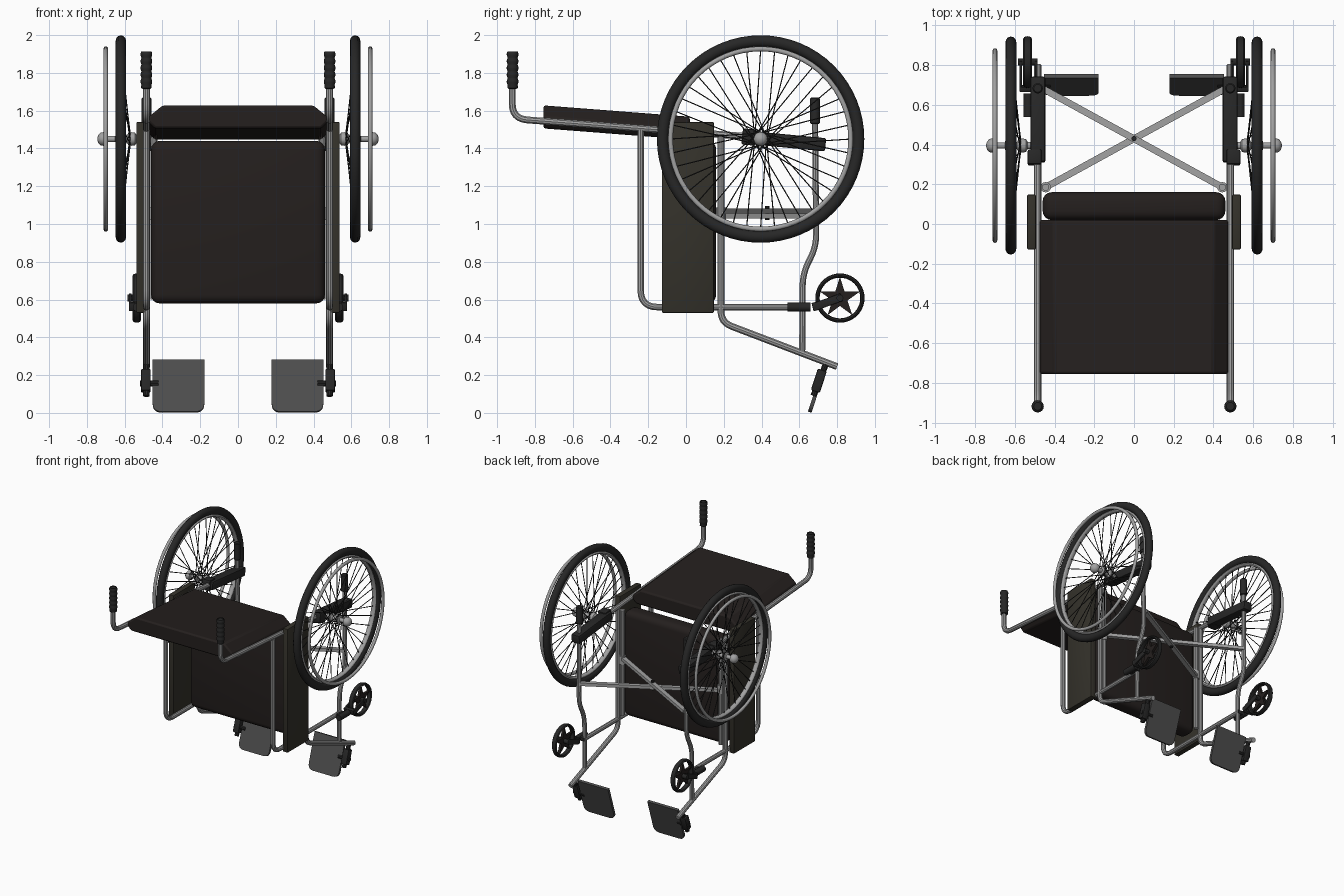
import bpy, bmesh, math
from mathutils import Vector, Matrix

if "Cube" in bpy.data.objects:
    bpy.data.objects.remove(bpy.data.objects["Cube"])

def mat(name, c):
    m = bpy.data.materials.new(name)
    m.diffuse_color = (*c, 1)
    m.use_nodes = True
    m.node_tree.nodes["Principled BSDF"].inputs["Base Color"].default_value = m.diffuse_color
    return m

STEEL = mat("steel", (0.36, 0.36, 0.36))
BLACK = mat("rubber", (0.02, 0.02, 0.02))
CLOTH = mat("cloth", (0.018, 0.014, 0.013))
GUARD = mat("guard", (0.035, 0.032, 0.024))
PLATE = mat("plate", (0.075, 0.075, 0.075))

def finish(name, me, m, mirror=True):
    ob = bpy.data.objects.new(name, me)
    bpy.context.collection.objects.link(ob)
    me.materials.clear()
    me.materials.append(m)
    me.polygons.foreach_set("use_smooth", [True] * len(me.polygons))
    me.set_sharp_from_angle(angle=math.radians(35))
    if mirror:
        ob.modifiers.new("mirror", 'MIRROR').use_mirror_merge = False
    return ob

def from_bm(name, bm, m, mirror=True):
    bmesh.ops.recalc_face_normals(bm, faces=bm.faces)
    me = bpy.data.meshes.new(name)
    bm.to_mesh(me)
    bm.free()
    return finish(name, me, m, mirror)

def fillet(pts, rad):
    pts = [Vector(p) for p in pts]
    out = [pts[0]]
    for a, b, c in zip(pts, pts[1:], pts[2:]):
        p, q = b + (a - b).normalized() * rad, b + (c - b).normalized() * rad
        for i in range(7):
            t = i / 6
            out.append(p * (1 - t) ** 2 + b * 2 * t * (1 - t) + q * t * t)
    return out + [pts[-1]]

def tube(name, pts, r=0.019, rad=0.07, m=STEEL, mirror=True):
    cu = bpy.data.curves.new(name, 'CURVE')
    cu.dimensions, cu.bevel_depth, cu.bevel_resolution = '3D', r, 3
    cu.use_fill_caps = True
    path = fillet(pts, rad)
    sp = cu.splines.new('POLY')
    sp.points.add(len(path) - 1)
    for p, v in zip(sp.points, path):
        p.co = (*v, 1)
    ob = bpy.data.objects.new(name, cu)
    bpy.context.collection.objects.link(ob)
    dg = bpy.context.evaluated_depsgraph_get()
    me = bpy.data.meshes.new_from_object(ob.evaluated_get(dg))
    bpy.data.objects.remove(ob)
    return finish(name, me, m, mirror)

def lathe(name, prof, centre, axis, m, n=24, closed=False):
    """Revolve (radius, height) points around an axis through centre."""
    rot = Vector((0, 0, 1)).rotation_difference(Vector(axis)).to_matrix().to_4x4()
    M = Matrix.Translation(centre) @ rot
    bm = bmesh.new()
    rows = [[bm.verts.new(M @ Vector((r * math.cos(2 * math.pi * i / n), r * math.sin(2 * math.pi * i / n), h)))
             for i in range(n)] for r, h in prof]
    for a, b in zip(rows, rows[1:] + (rows[:1] if closed else [])):
        for i in range(n):
            j = (i + 1) % n
            bm.faces.new((a[i], a[j], b[j], b[i]))
    if not closed:
        bm.faces.new(rows[0])
        bm.faces.new(rows[-1])
    return from_bm(name, bm, m)

def ring(name, x, yz, R, rr, rx, m, n=64, k=12):
    prof = [(R + rr * math.cos(2 * math.pi * i / k), rx * math.sin(2 * math.pi * i / k)) for i in range(k)]
    return lathe(name, prof, (x, *yz), (1, 0, 0), m, n, True)

def box(name, c, size, m, tilt=0, bevel=0.008, seg=2, mirror=True):
    bm = bmesh.new()
    bmesh.ops.create_cube(bm, size=1)
    bmesh.ops.scale(bm, vec=size, verts=bm.verts)
    if bevel:
        bmesh.ops.bevel(bm, geom=bm.edges[:], offset=bevel, segments=seg, affect='EDGES', profile=0.5)
    bm.transform(Matrix.Translation(c) @ Matrix.Rotation(math.radians(tilt), 4, 'X'))
    return from_bm(name, bm, m, mirror)

def prism(name, pts, vec, m, mirror=True):
    bm = bmesh.new()
    f = bm.faces.new([bm.verts.new(p) for p in pts])
    r = bmesh.ops.extrude_face_region(bm, geom=[f])
    bmesh.ops.translate(bm, vec=vec, verts=[v for v in r["geom"] if isinstance(v, bmesh.types.BMVert)])
    return from_bm(name, bm, m, mirror)

X = 0.485
HUB = (0.395, 1.45)

# frame tubes
tube("push_tube", [(X, -0.92, 1.74), (X, -0.92, 1.557), (X, 0.70, 1.435)], rad=0.08)
tube("front_tube", [(X, 0.185, 1.47), (X, 0.185, 0.48), (X, 0.80, 0.245)], rad=0.06)
tube("arm_tube", [(X, -0.24, 1.50), (X, -0.24, 0.56), (X, 0.62, 0.56)], rad=0.09, r=0.018)
tube("rear_tube", [(X, 0.683, 1.56), (X, 0.69, 0.88), (X, 0.618, 0.74), (X, 0.615, 0.31)], rad=0.07, r=0.017)
tube("seat_rail", [(0.445, 0.185, 0.60), (0.445, 0.185, 1.46)], r=0.018)

# grips with finger ridges
prof = [(0.02, -0.098), (0.028, -0.092)]
for i in range(5):
    z = -0.075 + i * 0.036
    prof += [(0.027, z), (0.031, z + 0.012), (0.031, z + 0.02), (0.027, z + 0.032)]
prof += [(0.028, 0.09), (0.02, 0.098)]
lathe("push_grip", prof, (X, -0.918, 1.813), (0, 0, 1), BLACK, 16)
lathe("rear_cap", [(0.02, -0.07), (0.026, -0.064), (0.026, 0.064), (0.02, 0.07)], (X, 0.683, 1.60), (0, 0, 1), BLACK, 16)

# seat cushion
box("seat", (0, 0.09, 1.01), (0.92, 0.14, 0.86), CLOTH, bevel=0.045, seg=4, mirror=False)

# backrest, folded-edge cross-section swept along the push tubes
sec = [(-0.40, 0.062), (-0.475, 0.0), (-0.475, -0.025), (-0.44, -0.06),
       (0.44, -0.06), (0.475, -0.025), (0.475, 0.0), (0.40, 0.062)]
back = prism("backrest", [(x, -0.755, 1.566 + z) for x, z in sec], (0, 0.775, -0.06), CLOTH, False)
bv = back.modifiers.new("bevel", 'BEVEL')
bv.width, bv.segments = 0.012, 2

# side guards and axle rails
box("side_guard", (0.516, 0.01, 1.035), (0.044, 0.275, 1.01), GUARD, bevel=0.006)
box("axle_rail", (0.484, 0.525, 1.44), (0.075, 0.43, 0.07), BLACK, tilt=-5.5, bevel=0.01)
box("axle_clamp", (0.50, 0.335, 1.46), (0.07, 0.075, 0.085), BLACK, tilt=-5.5)

# folding cross brace
for s, z in ((1, 1.03), (-1, 1.056)):
    a, b = Vector((-0.445 * s, 0.185, z)), Vector((0.475 * s, 0.69, z))
    d = (b - a).normalized()
    n = Vector((-d.y, d.x, 0)) * 0.017
    prism("cross_brace", [a + n, b + n, b - n, a - n], (0, 0, 0.025), STEEL, False)
    lathe("brace_collar", [(0.026, -0.02), (0.026, 0.02)], (0.445, 0.185, z + 0.012), (0, 0, 1), STEEL, 16)
tube("brace_pin", [(0, 0.43, 1.02), (0, 0.43, 1.095)], r=0.013, m=BLACK, mirror=False)

# main wheels
ring("tyre", 0.62, HUB, 0.518, 0.031, 0.028, BLACK)
ring("rim", 0.62, HUB, 0.480, 0.013, 0.020, STEEL)
ring("hand_rim", 0.70, HUB, 0.477, 0.013, 0.012, STEEL)
lathe("hub", [(0.012, -0.13), (0.018, -0.125), (0.018, -0.08), (0.033, -0.07), (0.036, -0.05), (0.033, -0.035),
              (0.018, -0.025), (0.018, 0.015), (0.032, 0.02), (0.032, 0.03), (0.016, 0.035), (0.016, 0.075),
              (0.034, 0.08), (0.037, 0.095), (0.033, 0.113), (0.02, 0.125), (0.005, 0.13)],
      (0.615, *HUB), (1, 0, 0), STEEL)
bm = bmesh.new()
N = 40
for i in range(N):
    t = 2 * math.pi * i / N
    u = t + (1 if (i // 2) % 2 else -1) * 1.25
    a = Vector((0.57 if i % 2 else 0.64, HUB[0] + 0.032 * math.cos(u), HUB[1] + 0.032 * math.sin(u)))
    b = Vector((0.62, HUB[0] + 0.475 * math.cos(t), HUB[1] + 0.475 * math.sin(t)))
    q = Vector((0, 0, 1)).rotation_difference(b - a).to_matrix().to_4x4()
    bmesh.ops.create_cone(bm, cap_ends=True, segments=5, radius1=0.0032, radius2=0.0032, depth=(b - a).length,
                          matrix=Matrix.Translation((a + b) / 2) @ q)
from_bm("spokes", bm, BLACK)

# casters
C = (0.815, 0.608)
ring("caster_tyre", 0.536, C, 0.119, 0.0115, 0.022, BLACK, 40, 8)
star = []
for i in range(10):
    t = math.pi / 2 + math.pi * i / 5
    r = 0.112 if i % 2 == 0 else 0.042
    star.append((0.526, C[0] + r * math.cos(t), C[1] + r * math.sin(t)))
prism("caster_star", star, (0.02, 0, 0), CLOTH)
lathe("caster_axle", [(0.018, -0.05), (0.018, 0.05)], (0.535, *C), (1, 0, 0), BLACK, 16)
for x in (0.492, 0.570):
    box("caster_fork", (x, 0.755, 0.588), (0.014, 0.15, 0.042), BLACK, tilt=20, bevel=0.004)
box("fork_crown", (0.532, 0.682, 0.563), (0.09, 0.025, 0.045), BLACK, tilt=15, bevel=0.004)
lathe("caster_sleeve", [(0.024, -0.06), (0.024, 0.06)], (0.533, 0.598, 0.56), (0, 1, 0), BLACK, 16)
box("sleeve_bracket", (0.505, 0.598, 0.56), (0.06, 0.08, 0.03), BLACK, bevel=0.004)

# footrests
box("footplate_bracket", (0.488, 0.703, 0.17), (0.052, 0.05, 0.12), BLACK, tilt=-18)
tube("footplate_stem", [(X, 0.745, 0.27), (X, 0.675, 0.09)], r=0.017, m=BLACK)
tube("footplate_pivot", [(0.42, 0.703, 0.155), (0.52, 0.703, 0.155)], r=0.016, m=BLACK)
T = Matrix.Translation((0.315, 0.70, 0.142)) @ Matrix.Rotation(math.radians(-18), 4, 'X')
bottom = fillet([(-0.137, 0, 0.145), (-0.137, 0, -0.145), (0.137, 0, -0.145), (0.137, 0, 0.145)], 0.05)
prism("footplate", [T @ (p + Vector((0, -0.01, 0))) for p in bottom],
      T.to_3x3() @ Vector((0, 0.02, 0)), PLATE)
